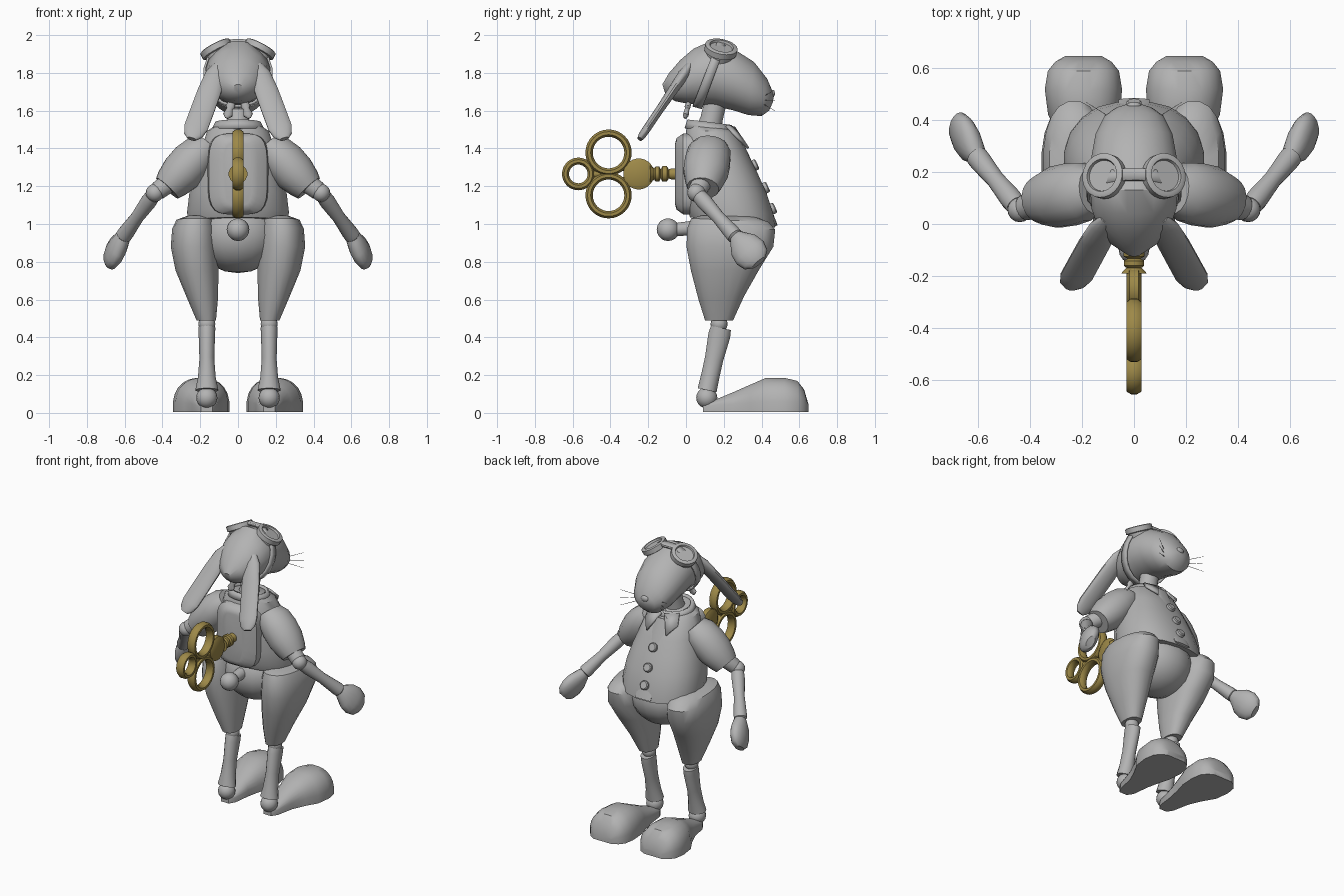
import bpy, bmesh, math
from mathutils import Vector as V


def material(name, rgb):
    m = bpy.data.materials.new(name)
    m.diffuse_color = (*rgb, 1)
    return m


GREY = material("plain_grey", (0.45, 0.45, 0.45))
GOLD = material("brass_gold", (0.34, 0.25, 0.065))


def finish(name, bm, mat=GREY, mirror=False, solid=0):
    bmesh.ops.recalc_face_normals(bm, faces=bm.faces)
    me = bpy.data.meshes.new(name)
    bm.to_mesh(me)
    bm.free()
    me.materials.append(mat)
    ob = bpy.data.objects.new(name, me)
    bpy.context.collection.objects.link(ob)
    bpy.ops.object.select_all(action='DESELECT')
    bpy.context.view_layer.objects.active = ob
    ob.select_set(True)
    bpy.ops.object.shade_smooth_by_angle(angle=math.radians(38))
    if solid:
        md = ob.modifiers.new("thickness", 'SOLIDIFY')
        md.thickness, md.offset = solid, 0
    if mirror:
        ob.modifiers.new("mirror", 'MIRROR').use_clip = False
    return ob


def oval(c, u, v, n=20, p=2.0):
    """Superellipse ring around c spanned by u and v."""
    out = []
    for i in range(n):
        a = 2 * math.pi * (i + 0.5) / n
        s, t = math.cos(a), math.sin(a)
        out.append(c + u * math.copysign(abs(s) ** (2 / p), s)
                   + v * math.copysign(abs(t) ** (2 / p), t))
    return out


def loft(name, rings, mat=GREY, mirror=False, caps=True, solid=0):
    bm = bmesh.new()
    rows = [[bm.verts.new(p) for p in r] for r in rings]
    n = len(rows[0])
    for a, b in zip(rows, rows[1:]):
        for i in range(n):
            j = (i + 1) % n
            bm.faces.new((a[i], a[j], b[j], b[i]))
    if caps:
        bm.faces.new(rows[0])
        bm.faces.new(rows[-1])
    return finish(name, bm, mat, mirror, solid)


def body(name, stations, p=2.0, **kw):
    """Stations: (y1, z1, y2, z2, half width, centre x)."""
    rings = []
    for y1, z1, y2, z2, w, cx in stations:
        a, b = V((cx, y1, z1)), V((cx, y2, z2))
        rings.append(oval((a + b) / 2, V((w, 0, 0)), (a - b) / 2, p=p))
    return loft(name, rings, **kw)


def limb(name, a, b, stations, side=(1, 0, 0), n=16, **kw):
    """Stations: (fraction along a-b, side radius, other radius)."""
    a, b = V(a), V(b)
    d = (b - a).normalized()
    u = V(side)
    u = (u - d * u.dot(d)).normalized()
    w = d.cross(u)
    return loft(name, [oval(a.lerp(b, t), u * r, w * q, n) for t, r, q in stations], **kw)


def ball(name, c, r, mat=GREY, mirror=False):
    bm = bmesh.new()
    bmesh.ops.create_uvsphere(bm, u_segments=16, v_segments=10, radius=1)
    r = (r, r, r) if isinstance(r, float) else r
    for v in bm.verts:
        v.co = V(c) + V([v.co[i] * r[i] for i in range(3)])
    return finish(name, bm, mat, mirror)


# Head, nose and neck
body("head", [(-.125, 1.74, -.11, 1.69, .025, 0), (-.09, 1.80, -.06, 1.65, .09, 0),
              (-.03, 1.87, .01, 1.635, .14, 0), (.04, 1.93, .08, 1.63, .165, 0),
              (.13, 1.97, .16, 1.62, .172, 0), (.25, 1.93, .25, 1.60, .168, 0),
              (.36, 1.86, .33, 1.575, .15, 0), (.43, 1.77, .40, 1.57, .115, 0),
              (.455, 1.71, .44, 1.60, .07, 0), (.465, 1.68, .46, 1.645, .025, 0)])
ball("nose", (0, .457, 1.69), (.028, .014, .02))
limb("neck", (0, .11, 1.45), (0, .16, 1.66), [(0, .08, .08), (.5, .06, .06), (1, .06, .06)])

# Long hanging ears
limb("ear", (.10, .02, 1.84), (.245, -.245, 1.45),
     [(0, .03, .02), (.12, .055, .03), (.35, .063, .026), (.6, .064, .022),
      (.85, .064, .022), (.95, .05, .02), (1, .025, .014)], mirror=True)

# Goggles with strap and knot tails
g, gn = V((.115, .185, 1.925)), V((.45, .18, .85)).normalized()
limb("goggle_cup", g - gn * .06, g + gn * .02,
     [(0, .072, .072), (.5, .075, .075), (.55, .087, .087), (.95, .087, .087),
      (1, .08, .08), (1, .064, .064), (.85, .06, .06)], n=24, mirror=True)
limb("goggle_bridge", (-.06, .19, 1.965), (.06, .19, 1.965), [(0, .025, .012), (1, .025, .012)], side=(0, 1, 0))
body("goggle_strap", [(.17, 1.975, .035, 1.625, .178, 0), (.215, 1.96, .085, 1.612, .18, 0)],
     caps=False, solid=.012)
limb("knot_tail", (.025, .02, 1.67), (.06, -.005, 1.56),
     [(0, .012, .01), (.45, .025, .016), (.55, .016, .012), (.85, .026, .016), (1, .008, .008)], mirror=True)

# Whiskers
for i in range(3):
    z = 1.655 + .02 * (i - 1)
    limb("whisker", (.09, .41, z), (.185, .47, z + .035 * (i - 1)), [(0, .002, .002), (1, .001, .001)],
         side=(0, 0, 1), n=4, mirror=True)

# Jacket, collar and shirt front
body("jacket", [(.23, 1.51, .02, 1.54, .11, 0), (.27, 1.48, .0, 1.50, .165, 0),
                (.335, 1.36, -.01, 1.40, .20, 0), (.385, 1.26, -.015, 1.28, .235, 0),
                (.43, 1.16, -.01, 1.17, .26, 0), (.465, 1.05, .0, 1.08, .272, 0),
                (.475, .98, .02, 1.035, .268, 0)], p=2.3)
body("collar_band", [(.255, 1.475, .0, 1.505, .135, 0), (.235, 1.52, .015, 1.55, .112, 0)],
     caps=False, solid=.02)


def plate(name, pts, thick=.014, mirror=True):
    bm = bmesh.new()
    bm.faces.new([bm.verts.new(p) for p in pts])
    return finish(name, bm, GREY, mirror, thick)


plate("collar_flap", [(.012, .255, 1.51), (.10, .215, 1.52), (.125, .27, 1.46), (.075, .33, 1.40)])
limb("placket", (0, .272, 1.482), (0, .478, .99), [(0, .04, .006), (.27, .055, .012), (.75, .06, .012), (1, .06, .008)])
for z, y in ((1.31, .362), (1.19, .419), (1.08, .457)):
    limb("button", (0, y - .01, z - .004), (0, y + .016, z + .008), [(0, .03, .03), (.8, .03, .03), (1, .024, .024)])

# Winding housing on the back
loft("back_housing", [oval(V((0, y, 1.265)), V((w, 0, 0)), V((0, 0, h)), 24, 4)
                      for y, w, h in ((.06, .165, .215), (-.015, .155, .215), (-.05, .105, .19), (-.057, .075, .165))])

# Hips and tail
ball("hips", (0, .23, .94), (.23, .22, .2))
limb("tail_stem", (0, .05, .98), (0, -.06, .97), [(0, .04, .04), (1, .035, .035)])
ball("tail", (0, -.095, .97), .06)

# Legs
body("thigh", [(.36, 1.04, .08, 1.045, .06, .21), (.44, 1.01, .025, 1.03, .105, .222),
               (.475, .97, .005, .98, .12, .23), (.465, .88, .0, .88, .126, .231),
               (.39, .76, .025, .75, .115, .217), (.31, .62, .065, .60, .083, .188),
               (.25, .49, .1, .49, .052, .168)], p=2.3, mirror=True)
ball("knee", (.165, .175, .47), .045, mirror=True)
limb("shin", (.165, .185, .45), (.165, .112, .12),
     [(0, .046, .055), (.12, .044, .06), (.5, .04, .05), (.8, .048, .05), (1, .062, .052)], mirror=True)
ball("ankle", (.165, .11, .08), .056, mirror=True)

# Feet: domed slices with a flat sole
slices = ((.09, .02, .03, .165), (.13, .06, .055, .165), (.25, .11, .075, .17), (.34, .15, .105, .18),
          (.42, .185, .14, .192), (.52, .187, .15, .195), (.59, .17, .138, .195), (.625, .125, .11, .195),
          (.648, .03, .07, .195))
rings = []
for y, top, w, cx in slices:
    ring = oval(V((cx, y, .035)), V((w, 0, 0)), V((0, 0, max(top - .035, .012))), 24, 2.3)
    rings.append([V((q.x, q.y, q.z if q.z > .035 else .005)) for q in ring])
loft("foot", rings, mirror=True)

# Arms
elbow, wrist = V((.44, .055, 1.165)), V((.61, .265, .93))
limb("sleeve", (.16, .13, 1.42), (.375, .09, 1.19),
     [(0, .07, .09), (.15, .10, .115), (.4, .115, .122), (.65, .112, .12), (.88, .095, .1), (1, .08, .085)],
     side=(1, 0, 1), mirror=True)
limb("upper_arm", (.32, .10, 1.25), elbow, [(0, .055, .055), (.85, .05, .05), (1, .035, .035)], mirror=True)
ball("elbow", elbow, .048, mirror=True)
limb("forearm", elbow, wrist, [(.08, .04, .04), (.2, .043, .043), (.55, .035, .035), (.9, .043, .043),
                               (.97, .043, .043), (1, .03, .03)], mirror=True)
limb("hand", wrist - V((.01, .01, -.015)), (.685, .385, .795),
     [(0, .028, .028), (.15, .042, .05), (.4, .05, .085), (.65, .05, .095), (.88, .042, .08), (1, .024, .045)],
     mirror=True)


# Wind-up key
def key_ring(name, y, z, big, small):
    bm = bmesh.new()
    N, M = 32, 8
    vs = []
    for i in range(N):
        a = 2 * math.pi * i / N
        rad = V((0, math.cos(a), math.sin(a)))
        vs.append([bm.verts.new(q) for q in oval(V((0, y, z)) + rad * big, V((.031, 0, 0)), rad * small, M)])
    for i in range(N):
        for j in range(M):
            k, m = (i + 1) % N, (j + 1) % M
            bm.faces.new((vs[i][j], vs[i][m], vs[k][m], vs[k][j]))
    return finish(name, bm, GOLD)


key_ring("key_upper_loop", -.41, 1.378, .103, .021)
key_ring("key_lower_loop", -.41, 1.152, .103, .021)
key_ring("key_end_loop", -.57, 1.265, .068, .02)
limb("key_hub", (-.028, -.25, 1.265), (.028, -.25, 1.265),
     [(0, .06, .06), (.2, .082, .082), (.8, .082, .082), (1, .06, .06)], side=(0, 1, 0), n=24, mat=GOLD)
for s in (-1, 1):
    limb("key_web", (0, -.26, 1.265 + .04 * s), (0, -.35, 1.265 + .035 * s),
         [(0, .022, .04), (.6, .02, .026), (1, .018, .016)], mat=GOLD)
limb("key_link", (0, -.36, 1.265), (0, -.50, 1.265), [(0, .02, .024), (.5, .018, .018), (1, .02, .024)], mat=GOLD)
limb("key_shaft", (0, -.19, 1.265), (0, .02, 1.265),
     [(0, .05, .05), (.1, .03, .03), (.14, .04, .04), (.23, .04, .04), (.27, .025, .025), (.31, .042, .042),
      (.42, .042, .042), (.47, .025, .025), (.55, .03, .03), (1, .03, .03)], mat=GOLD)
